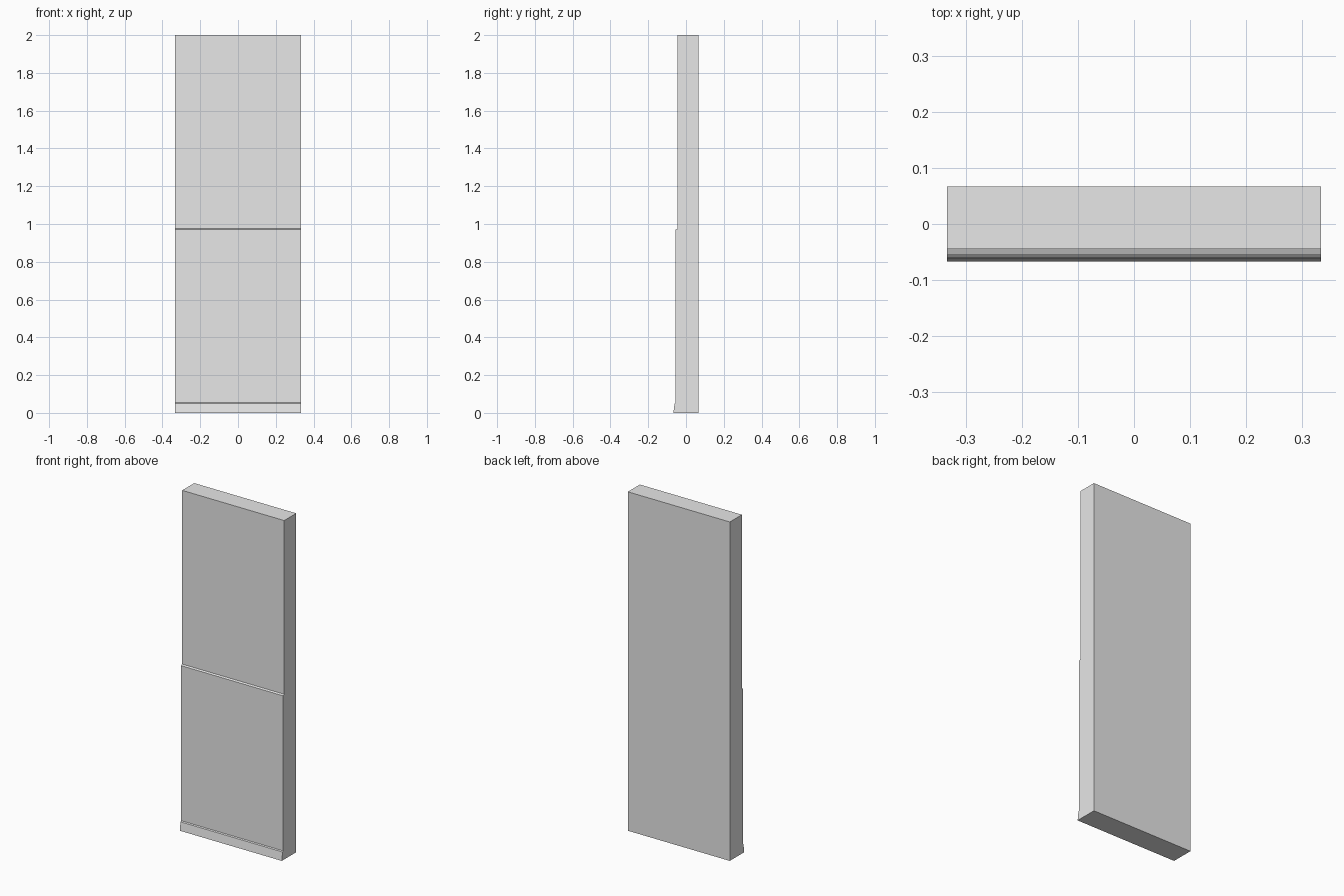
import bpy
import bmesh

cube = bpy.data.objects.get("Cube")
if cube:
    bpy.data.objects.remove(cube, do_unlink=True)

HALF_WIDTH = 0.333

# Side section (y, z): plain back, thicker lower half, flared foot
SECTION = [
    (0.067, 0.0), (0.067, 2.0),
    (-0.045, 2.0), (-0.045, 0.975),
    (-0.0555, 0.97), (-0.0555, 0.055),
    (-0.0605, 0.05), (-0.067, 0.0),
]


def flat_material(name, colour):
    mat = bpy.data.materials.new(name)
    mat.use_nodes = True
    mat.diffuse_color = colour
    mat.node_tree.nodes["Principled BSDF"].inputs["Base Color"].default_value = colour
    return mat


def extrude_section(name, section, half_width, mat):
    bm = bmesh.new()
    face = bm.faces.new([bm.verts.new((-half_width, y, z)) for y, z in section])
    result = bmesh.ops.extrude_face_region(bm, geom=[face], use_keep_orig=True)
    moved = [g for g in result["geom"] if isinstance(g, bmesh.types.BMVert)]
    bmesh.ops.translate(bm, verts=moved, vec=(2 * half_width, 0, 0))
    bmesh.ops.recalc_face_normals(bm, faces=bm.faces)
    mesh = bpy.data.meshes.new(name)
    bm.to_mesh(mesh)
    bm.free()
    mesh.materials.append(mat)
    obj = bpy.data.objects.new(name, mesh)
    bpy.context.collection.objects.link(obj)
    return obj


# Wall panel with wainscot step and skirting
plaster = flat_material("light_grey", (0.8, 0.8, 0.8, 1.0))
extrude_section("wall_panel", SECTION, HALF_WIDTH, plaster)
